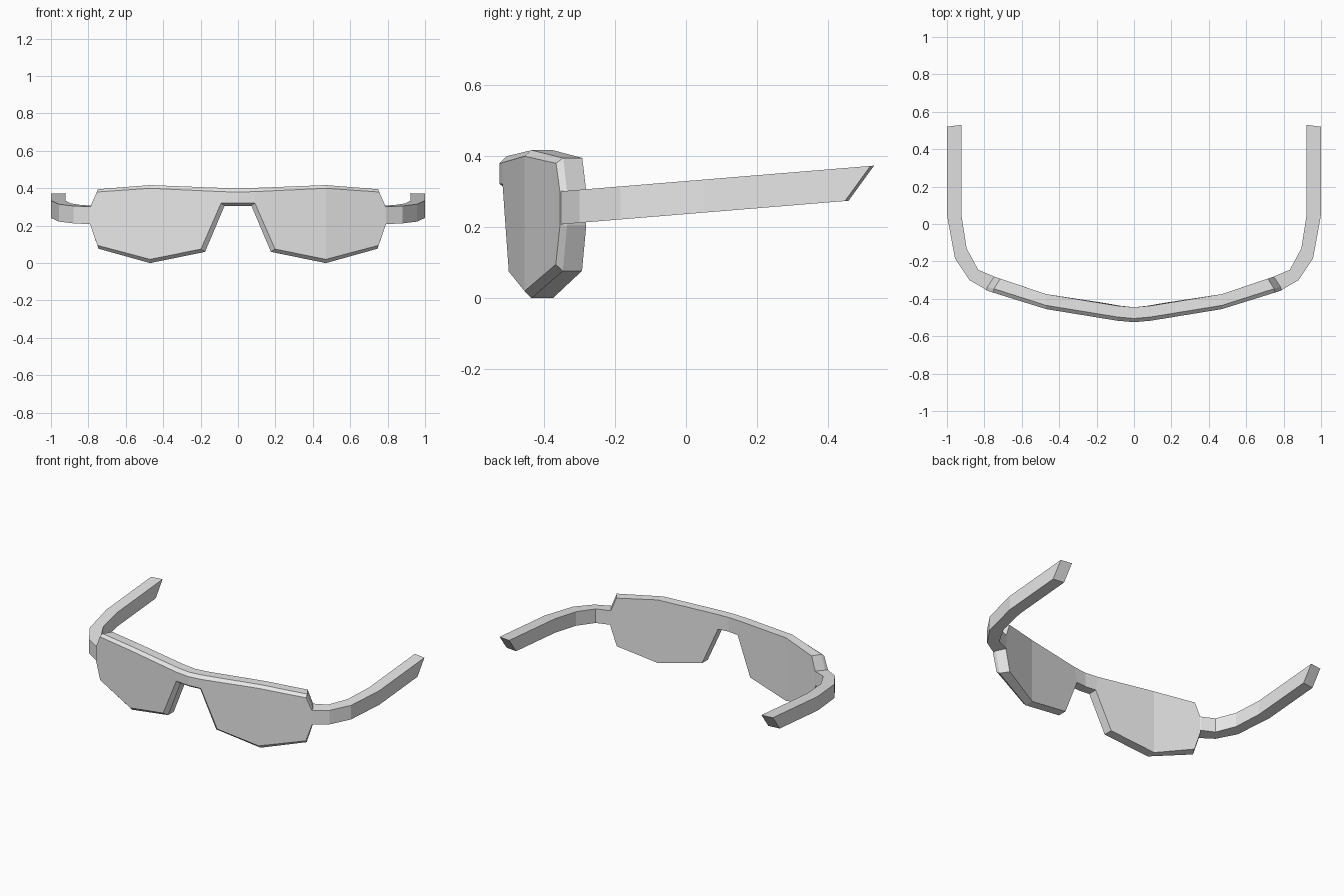
import bpy, bmesh

cube = bpy.data.objects.get("Cube")
if cube:
    bpy.data.objects.remove(cube, do_unlink=True)

grey = bpy.data.materials.new("plain grey")
grey.use_nodes = True
colour = (0.8, 0.8, 0.8, 1)
grey.diffuse_color = colour
grey.node_tree.nodes["Principled BSDF"].inputs["Base Color"].default_value = colour


def finish(name, bm):
    """Turn a half mesh into a flat shaded object mirrored across x."""
    bmesh.ops.recalc_face_normals(bm, faces=bm.faces[:])
    mesh = bpy.data.meshes.new(name)
    bm.to_mesh(mesh)
    bm.free()
    mesh.materials.append(grey)
    obj = bpy.data.objects.new(name, mesh)
    bpy.context.collection.objects.link(obj)
    mirror = obj.modifiers.new("mirror", "MIRROR")
    mirror.use_axis[0] = True
    mirror.merge_threshold = 0.0005
    return obj


def wrap(x):
    """Depth of the curved front at a given x."""
    bends = [(0, -0.525), (0.09, -0.517), (0.47, -0.455), (0.8, -0.352)]
    for (x0, y0), (x1, y1) in zip(bends, bends[1:]):
        if x <= x1:
            return y0 + (y1 - y0) * (x - x0) / (x1 - x0)
    return bends[-1][1]


# Front frame: half outline as x, z, then the chamfer's outward shift in x, z
outline = [
    (0, 0.38, 0, 0.02), (0.09, 0.382, 0, 0.02), (0.47, 0.4, 0, 0.017),
    (0.755, 0.38, 0, 0.015), (0.79, 0.3, 0, 0), (0.79, 0.205, 0, 0),
    (0.752, 0.095, 0, -0.018), (0.47, 0.02, 0, -0.02),
    (0.198, 0.075, -0.022, -0.015), (0.09, 0.322, -0.018, -0.016),
    (0, 0.322, 0, -0.016),
]
bm = bmesh.new()
front, rim, back = [], [], []
for x, z, dx, dz in outline:
    y = wrap(x)
    end = 1 if x > 0.6 else 0
    front.append(bm.verts.new((x, y, z)))
    rim.append(bm.verts.new((x + dx - 0.006 * end, y + 0.02, z + dz)))
    back.append(bm.verts.new((x + dx - 0.04 * end, y + 0.08 - 0.006 * end, z + dz)))
for ring in (front, back):
    for panel in ((0, 1, 9, 10), (1, 2, 7, 8, 9), (2, 3, 4, 5, 6, 7)):
        bm.faces.new([ring[i] for i in panel])
for a, b in ((front, rim), (rim, back)):
    for i in range(len(outline) - 1):
        bm.faces.new((a[i], a[i + 1], b[i + 1], b[i]))
finish("front_frame", bm)

# Temple arms: matching outer and inner paths seen from above
outer = [(0.755, -0.358), (0.79, -0.352), (0.88, -0.3), (0.957, -0.185),
         (1, 0.05), (1, 0.52)]
inner = [(0.735, -0.29), (0.75, -0.28), (0.833, -0.245), (0.895, -0.13),
         (0.923, 0.05), (0.923, 0.53)]


def top_z(y):
    return 0.33 + 0.082 * y


bm = bmesh.new()
sections = []
for i, (o, n) in enumerate(zip(outer, inner)):
    slant = 0.072 if i == len(outer) - 1 else 0
    ring = [bm.verts.new((x, y, top_z(y))) for x, y in (o, n)]
    ring += [bm.verts.new((x, y - slant, top_z(y - slant) - 0.093)) for x, y in (n, o)]
    sections.append(ring)
for a, b in zip(sections, sections[1:]):
    for i in range(4):
        j = (i + 1) % 4
        bm.faces.new((a[i], a[j], b[j], b[i]))
bm.faces.new(sections[0])
bm.faces.new(sections[-1])
finish("temple_arms", bm)
